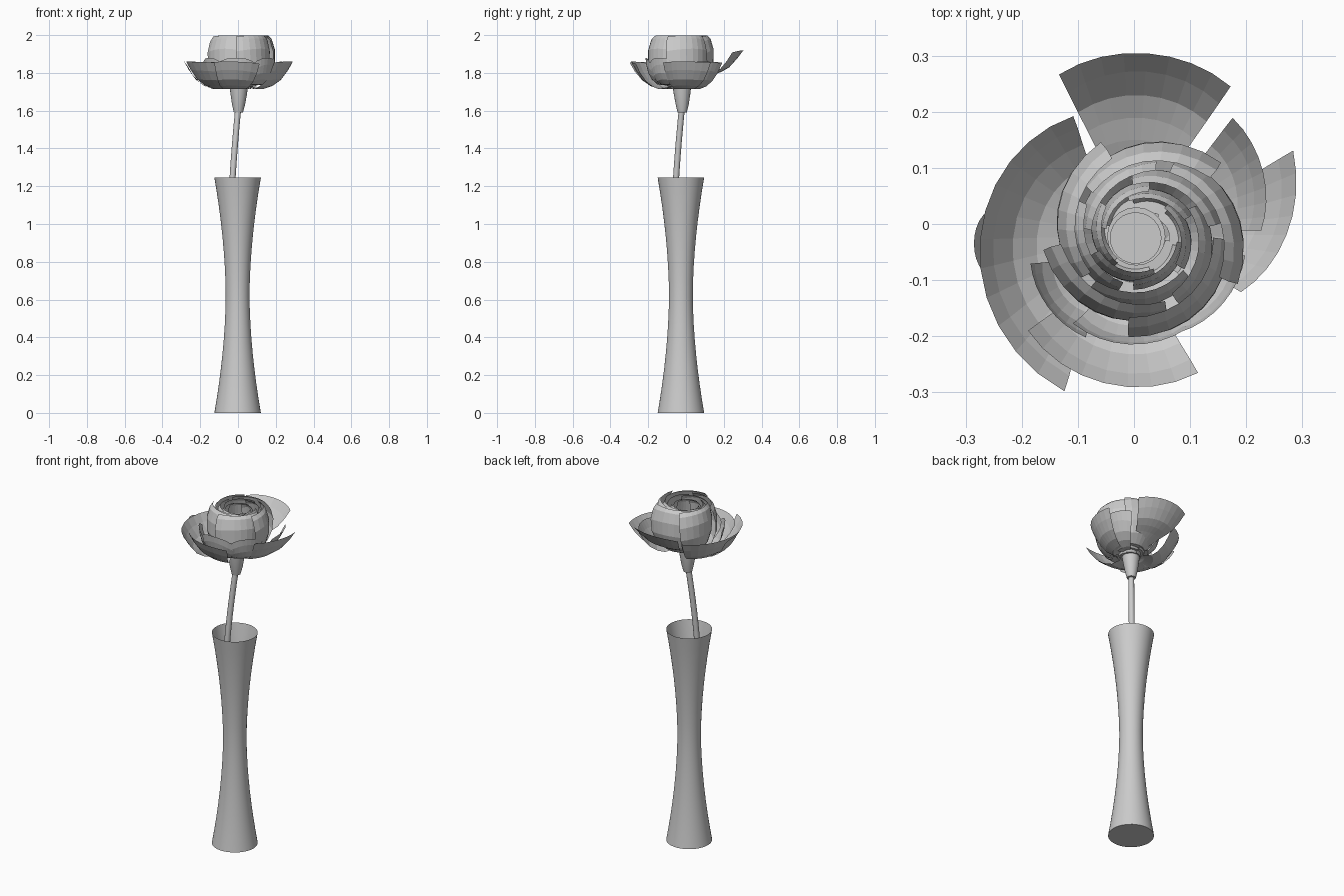
import bpy, bmesh, math
from mathutils import Vector

cube = bpy.data.objects.get("Cube")
if cube:
    bpy.data.objects.remove(cube)

grey = bpy.data.materials.new("plain_grey")
grey.use_nodes = True
grey.diffuse_color = (0.6, 0.6, 0.6, 1)
grey.node_tree.nodes["Principled BSDF"].inputs["Base Color"].default_value = (0.6, 0.6, 0.6, 1)


def finish(name, bm, smooth):
    mesh = bpy.data.meshes.new(name)
    bm.to_mesh(mesh)
    bm.free()
    obj = bpy.data.objects.new(name, mesh)
    bpy.context.collection.objects.link(obj)
    mesh.materials.append(grey)
    if smooth:
        bpy.ops.object.select_all(action='DESELECT')
        obj.select_set(True)
        bpy.context.view_layer.objects.active = obj
        bpy.ops.object.shade_smooth_by_angle(angle=math.radians(40))
    return obj


def tube(name, rings, sides, cap_start=True, cap_end=True):
    """Skin circles given as (x, y, z, radius)."""
    bm = bmesh.new()
    loops = []
    for x, y, z, r in rings:
        loops.append([bm.verts.new((x + r * math.cos(math.tau * i / sides),
                                    y + r * math.sin(math.tau * i / sides), z))
                      for i in range(sides)])
    for a, b in zip(loops, loops[1:]):
        for i in range(sides):
            j = (i + 1) % sides
            bm.faces.new((a[i], a[j], b[j], b[i]))
    if cap_start:
        bm.faces.new(loops[0][::-1])
    if cap_end:
        bm.faces.new(loops[-1])
    return finish(name, bm, True)


def sample(profile, t):
    """Smooth point on a coarse (radius, height) profile."""
    n = len(profile) - 1
    i = min(int(t * n), n - 1)
    f = t * n - i
    p = [Vector(profile[max(0, min(n, i + k))]) for k in (-1, 0, 1, 2)]
    return 0.5 * (2 * p[1] + (p[2] - p[0]) * f
                  + (2 * p[0] - 5 * p[1] + 4 * p[2] - p[3]) * f * f
                  + (3 * p[1] - p[0] - 3 * p[2] + p[3]) * f ** 3)


def petal(name, centre, profile, start, end, grow=(1, 1), base=0.6, drop=0.06, cols=8, rows=6):
    """Curved patch around the flower axis whose radius grows along its width."""
    bm = bmesh.new()
    mid, half = math.radians((start + end) / 2), math.radians((end - start) / 2)
    grid = []
    for j in range(rows + 1):
        row = []
        for i in range(cols + 1):
            u = 2 * i / cols - 1
            t = j / rows * (1 - drop * u * u)
            r, z = sample(profile, t)
            a = mid + u * half * (base + (1 - base) * math.sin(t * math.pi / 2))
            r *= grow[0] + (grow[1] - grow[0]) * (u + 1) / 2
            row.append(bm.verts.new((centre[0] + r * math.cos(a), centre[1] + r * math.sin(a), z)))
        grid.append(row)
    for a, b in zip(grid, grid[1:]):
        for i in range(cols):
            bm.faces.new((a[i], a[i + 1], b[i + 1], b[i]))
    return finish(name, bm, False)


# Vase: open, waisted tube with a closed foot
vase = []
for k in range(17):
    h = k / 16
    vase.append((-0.002, -0.027, 1.245 * h, 0.063 + 0.06 * abs(2 * h - 1) ** 1.8))
tube("vase", vase, 40, True, False)

# Stem: bent rod reaching down into the vase
stem = []
for k in range(11):
    s = k / 10
    stem.append((-0.04 + 0.042 * s ** 1.6, -0.064 + 0.043 * s ** 1.6, 0.95 + 0.67 * s, 0.016))
tube("stem", stem, 12)

# Calyx below the petals and the flat flower heart
tube("calyx", [(0.002, -0.02, 1.59, 0.024), (0.003, -0.02, 1.63, 0.034),
               (0.004, -0.021, 1.69, 0.044), (0.004, -0.022, 1.755, 0.052)], 20)
tube("flower_heart", [(0.003, -0.025, 1.75, 0.04), (0.003, -0.025, 1.82, 0.046)], 24)

# Outer petals, opened wide
axis = (0.0, -0.02)
wide = [(0.04, 1.74), (0.13, 1.715), (0.22, 1.765), (0.28, 1.86)]
raised = [(0.1, 1.755), (0.17, 1.79), (0.25, 1.83), (0.325, 1.92)]
petal("outer_petal_back", axis, raised, 57, 115, (1, 1), 0.9)
petal("outer_petal_left_wide", axis, wide, 117, 246, (0.86, 1.1), 0.75, 0.03, 12)
petal("outer_petal_left_small", axis, wide, 172, 194, (1.01, 1.03), 0.8, 0.1)
petal("outer_petal_front", axis, wide, 222, 295, (0.93, 0.99), 0.7)
petal("outer_petal_right", axis, wide, -28, 28, (0.78, 1.16), 0.8, 0.03)
petal("outer_petal_right_upper", axis, wide, 2, 50, (0.83, 1.0), 0.8)

# Cup of overlapping petals that curl inward at the rim, in three whorls
cup_axis = (0.022, -0.02)
cup = [(0.04, 1.74), (0.115, 1.74), (0.16, 1.81), (0.172, 1.9), (0.155, 1.975), (0.135, 1.998)]
whorls = [("cup_petal", 5, 100, 1.0, 0.0, 20), ("middle_petal", 5, 95, 0.77, -0.008, 55),
          ("inner_petal", 6, 90, 0.53, -0.02, 5)]
for name, count, span, scale, lower, turn in whorls:
    f = 0.5 + scale / 2
    cx = 0.003 + (cup_axis[0] - 0.003) * scale
    shape = [(r * scale, z + lower) for r, z in cup]
    for k in range(count):
        a = turn + 360 * k / count
        petal(f"{name}_{k + 1}", (cx, cup_axis[1]), shape, a - span / 2, a + span / 2,
              (1.08, 0.86), 0.75, 0.05 + 0.03 * (k % 2))

# Loose petals hugging the cup at the front
loose = [(0.05, 1.735), (0.14, 1.74), (0.19, 1.8), (0.205, 1.88)]
petal("hugging_petal_front", axis, loose, 235, 300, (0.95, 0.95), 0.7, 0.15)
petal("hugging_petal_left", axis, loose, 195, 245, (0.95, 1.0), 0.7, 0.15)
petal("hugging_petal_right", axis, loose, -65, -10, (0.95, 1.0), 0.7, 0.15)
